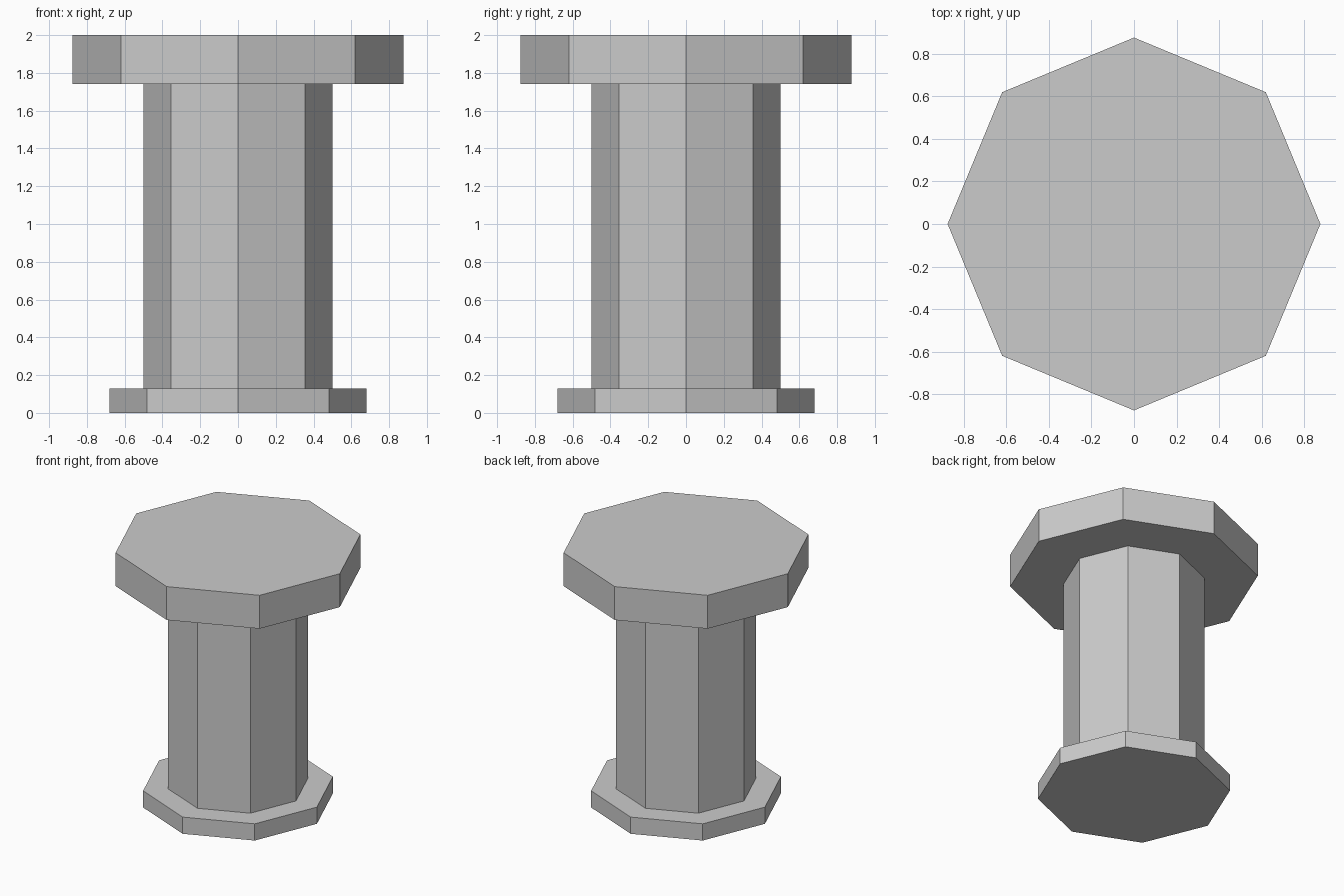
import bpy

cube = bpy.data.objects.get("Cube")
if cube:
    bpy.data.objects.remove(cube, do_unlink=True)

# Single stone colour
GREY = (0.6, 0.6, 0.6, 1.0)
stone = bpy.data.materials.new("light_grey_stone")
stone.use_nodes = True
stone.diffuse_color = GREY
stone.node_tree.nodes["Principled BSDF"].inputs["Base Color"].default_value = GREY


def octagon_slab(name, radius, bottom, top):
    """Eight-sided prism with corners on the x and y axes."""
    bpy.ops.mesh.primitive_cylinder_add(
        vertices=8, radius=radius, depth=top - bottom,
        location=(0, 0, (bottom + top) / 2))
    slab = bpy.context.object
    slab.name = name
    slab.data.materials.append(stone)
    return slab


# Column stacked from the ground up
octagon_slab("base_plinth", 0.68, 0.0, 0.13)
octagon_slab("column_shaft", 0.5, 0.13, 1.74)
octagon_slab("top_slab", 0.877, 1.74, 2.0)
